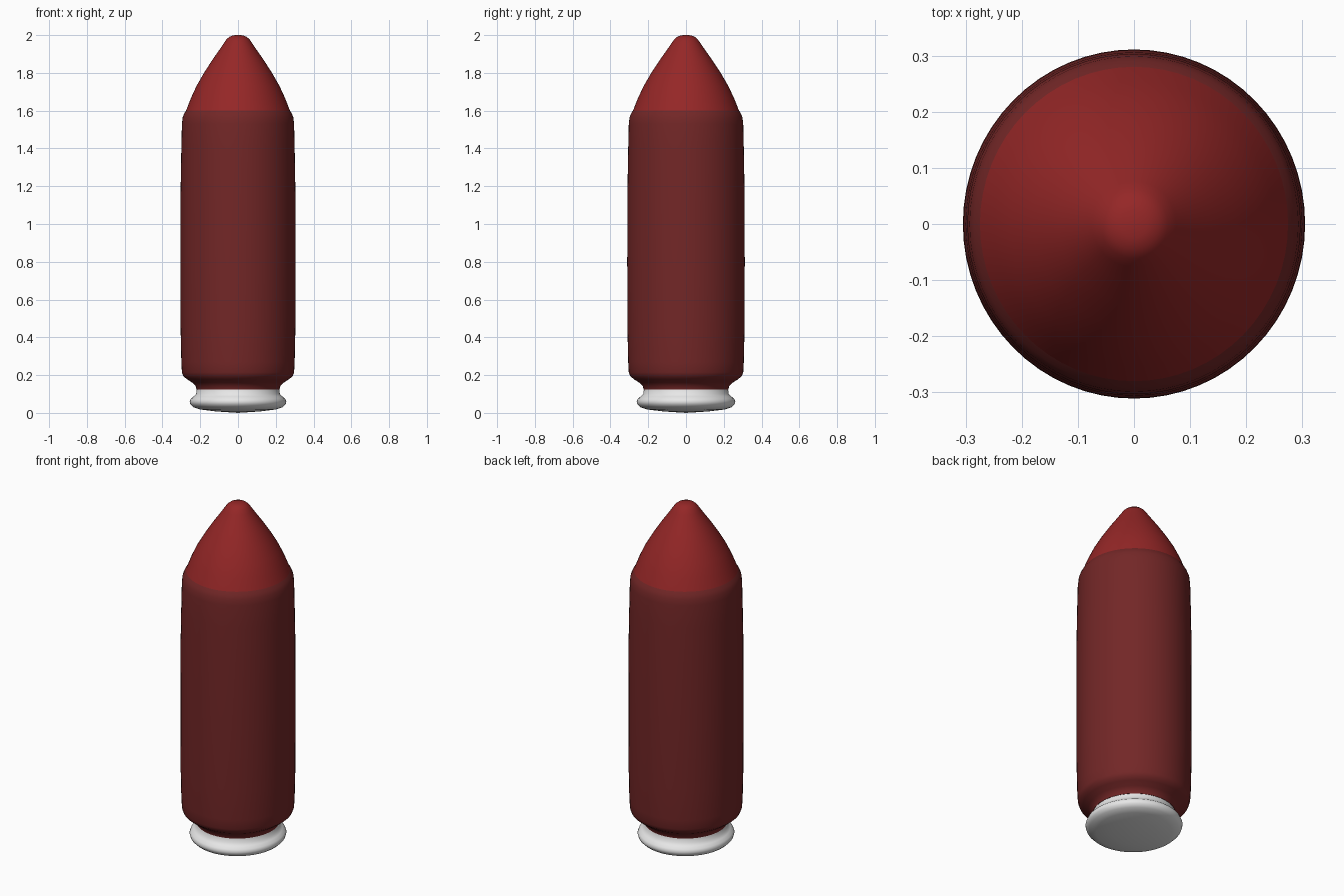
import bpy
import bmesh
import math

cube = bpy.data.objects.get("Cube")
if cube:
    bpy.data.objects.remove(cube, do_unlink=True)

SIDES = 64
Y_STRETCH = 1.02


def material(name, color):
    mat = bpy.data.materials.new(name)
    mat.use_nodes = True
    mat.diffuse_color = (*color, 1)
    mat.node_tree.nodes["Principled BSDF"].inputs["Base Color"].default_value = (*color, 1)
    return mat


def lathe(name, profile, mat):
    """Spin (radius, height) points, bottom to top, around the z axis."""
    bm = bmesh.new()
    rings = []
    for r, z in profile:
        if r == 0:
            rings.append([bm.verts.new((0, 0, z))] * SIDES)
            continue
        angles = [2 * math.pi * i / SIDES for i in range(SIDES)]
        rings.append([bm.verts.new((r * math.cos(a), r * Y_STRETCH * math.sin(a), z))
                      for a in angles])
    for low, high in zip(rings, rings[1:]):
        for i in range(SIDES):
            j = (i + 1) % SIDES
            corners = dict.fromkeys((low[i], low[j], high[j], high[i]))
            bm.faces.new(list(corners))
    bmesh.ops.recalc_face_normals(bm, faces=bm.faces)
    mesh = bpy.data.meshes.new(name)
    bm.to_mesh(mesh)
    bm.free()
    mesh.materials.append(mat)
    obj = bpy.data.objects.new(name, mesh)
    bpy.context.collection.objects.link(obj)
    bpy.ops.object.select_all(action="DESELECT")
    obj.select_set(True)
    bpy.context.view_layer.objects.active = obj
    bpy.ops.object.shade_smooth_by_angle(angle=math.radians(40))
    return obj


tip_red = material("bright red", (0.30, 0.02, 0.02))
case_red = material("dark red", (0.17, 0.02, 0.02))
base_white = material("white", (0.8, 0.8, 0.8))

# Rounded rim at the foot, with a slightly domed underside
lathe("base_rim", [(0, 0), (0.12, 0.008), (0.2, 0.018), (0.237, 0.03), (0.252, 0.045),
                   (0.256, 0.06), (0.25, 0.075), (0.235, 0.087), (0.222, 0.1),
                   (0.218, 0.127), (0, 0.127)], base_white)

# Long casing with flared neck and rounded shoulder
lathe("casing", [(0, 0.125), (0.22, 0.125), (0.224, 0.142), (0.242, 0.16), (0.27, 0.178),
                 (0.29, 0.195), (0.297, 0.215), (0.3, 0.27), (0.304, 0.45), (0.305, 0.8),
                 (0.304, 1.17), (0.3, 1.4), (0.297, 1.53), (0.293, 1.565),
                 (0.285, 1.585), (0.274, 1.602), (0, 1.602)], case_red)

# Pointed nose with a blunt rounded end
lathe("nose", [(0, 1.6), (0.275, 1.6), (0.25, 1.665), (0.22, 1.73), (0.18, 1.8),
               (0.135, 1.87), (0.1, 1.92), (0.075, 1.957), (0.06, 1.979),
               (0.044, 1.992), (0.024, 1.999), (0, 2)], tip_red)
